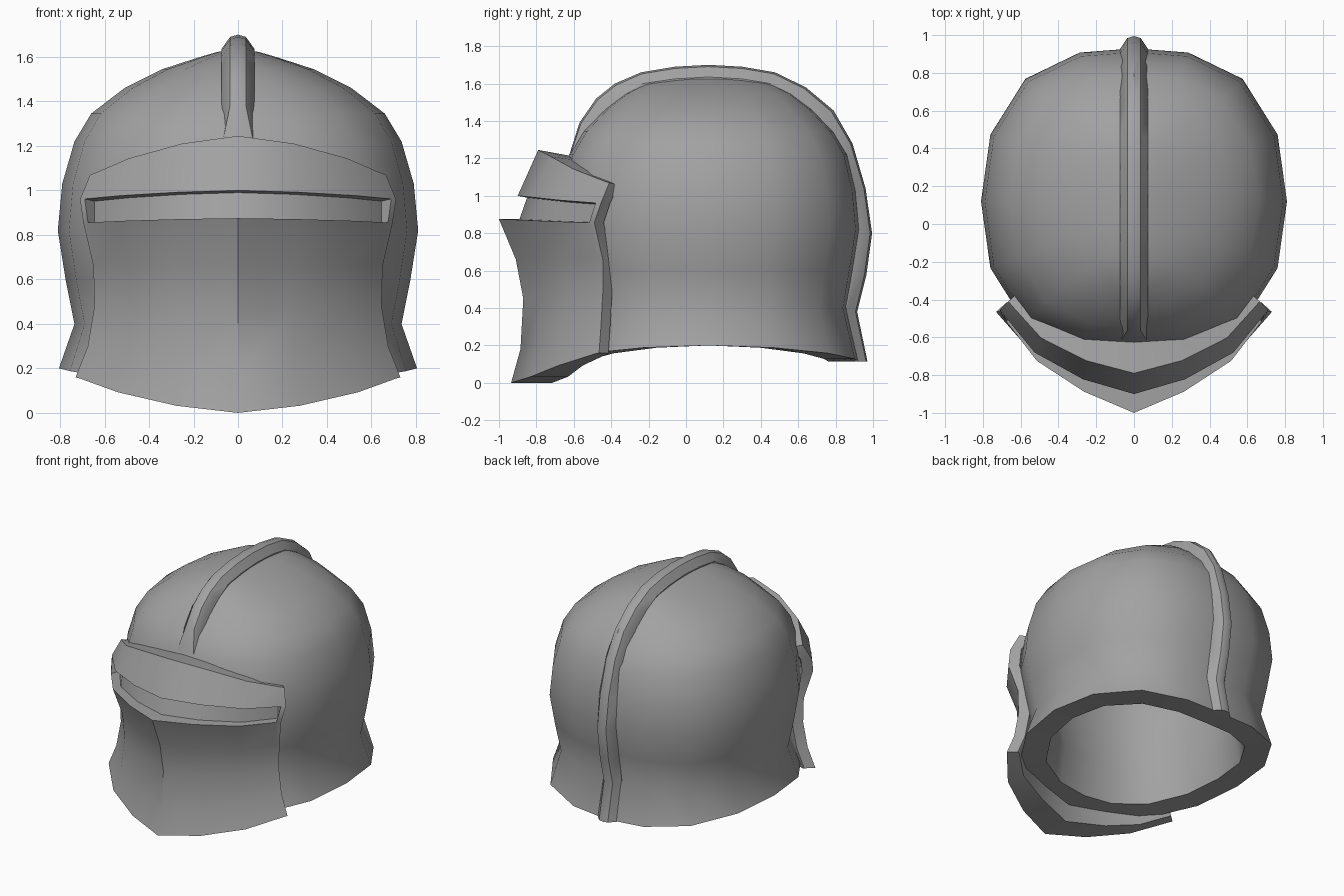
import bpy
import bmesh
from math import sin, cos, pi, radians

cube = bpy.data.objects.get("Cube")
if cube:
    bpy.data.objects.remove(cube, do_unlink=True)

GREY = (0.36, 0.36, 0.36, 1)
steel = bpy.data.materials.new("grey_steel")
steel.use_nodes = True
steel.diffuse_color = GREY
steel.node_tree.nodes["Principled BSDF"].inputs["Base Color"].default_value = GREY


def loft(name, sections, caps, angle):
    """Skin a list of equal-length closed sections into one object."""
    bm = bmesh.new()
    grid = [[bm.verts.new(p) for p in s] for s in sections]
    m = len(grid[0])
    for a, b in zip(grid, grid[1:]):
        for j in range(m):
            k = (j + 1) % m
            bm.faces.new((a[j], a[k], b[k], b[j]))
    if caps:
        # close each end with a strip running across the section
        for s in (grid[0], grid[-1]):
            for j in range((m - 1) // 2):
                corners = (s[j], s[j + 1], s[m - 2 - j], s[m - 1 - j])
                bm.faces.new(list(dict.fromkeys(corners)))
    bmesh.ops.remove_doubles(bm, verts=bm.verts, dist=0.0002)
    bmesh.ops.recalc_face_normals(bm, faces=bm.faces)
    mesh = bpy.data.meshes.new(name)
    bm.to_mesh(mesh)
    bm.free()
    mesh.materials.append(steel)
    obj = bpy.data.objects.new(name, mesh)
    bpy.context.collection.objects.link(obj)
    bpy.ops.object.select_all(action='DESELECT')
    obj.select_set(True)
    bpy.context.view_layer.objects.active = obj
    bpy.ops.object.shade_smooth_by_angle(angle=radians(angle))
    return obj


# Skull shell: one profile (half width, half depth, height), outside then inside
CENTRE_Y = 0.12
outside = [(0, 0, 1.635), (.09, .18, 1.623), (.17, .34, 1.6), (.34, .45, 1.545),
           (.51, .56, 1.46), (.66, .67, 1.345), (.735, .745, 1.22),
           (.79, .79, 1.03), (.81, .81, .82), (.775, .775, .6),
           (.735, .74, .4), (.805, .805, .2)]
inside = [(.64, .64, .2), (.61, .61, .4), (.67, .67, .8), (.6, .6, 1.2),
          (.38, .4, 1.4), (0, 0, 1.48)]
SIDES = 16
rings = []
for rx, ry, z in outside + inside:
    ring = []
    for i in range(SIDES):
        a = 2 * pi * i / SIDES
        # squarish plan, and a rim that dips at the front and back
        bulge = 1 + 0.07 * sin(2 * a) ** 2 * min(1, ry / 0.75)
        dip = 0.085 * sin(a) ** 2 if z == .2 else 0
        turn = a + 0.06 * sin(2 * a)
        ring.append((rx * bulge * cos(turn), CENTRE_Y + ry * bulge * sin(turn), z - dip))
    rings.append(ring)
loft("skull_shell", rings, False, 40)

# Crest: ridge line and base line (y, z) running from brow to nape
ridge = [(-.625, 1.215), (-.57, 1.39), (-.48, 1.52), (-.38, 1.6), (-.24, 1.66),
         (-.06, 1.69), (.12, 1.7), (.3, 1.69), (.475, 1.66), (.64, 1.58),
         (.79, 1.455), (.89, 1.28), (.96, 1.04), (.995, .8), (.965, .58),
         (.915, .38), (.97, .115)]
base = [(-.595, 1.2), (-.52, 1.36), (-.43, 1.475), (-.34, 1.54), (-.23, 1.6),
        (-.06, 1.625), (.12, 1.635), (.3, 1.625), (.45, 1.6), (.58, 1.535),
        (.7, 1.43), (.825, 1.26), (.9, 1.03), (.925, .8), (.895, .58),
        (.855, .38), (.92, .115)]
strips = []
for i, ((ry, rz), (by, bz)) in enumerate(zip(ridge, base)):
    half = .035 if i else .07  # the ridge flares flat at the brow
    sy, sz = ry + (by - ry) * 0.15, rz + (bz - rz) * 0.15
    dy, dz = by + (by - ry) * 0.3, bz + (bz - rz) * 0.3
    strips.append([(-.075, dy, dz), (-.075, by, bz), (-half, sy, sz), (0, ry, rz),
                   (half, sy, sz), (.075, by, bz), (.075, dy, dz)])
loft("crest", strips, True, 35)

# Visor: each row gives centre y, centre z, then end x, y, z
lower_rows = [(-.935, 0, .73, -.465, .16), (-.885, .18, .675, -.455, .3),
              (-.87, .45, .645, -.445, .48), (-.91, .66, .65, -.445, .66),
              (-1, .875, .695, -.49, .855)]
slot_rows = [(-.89, .875, .665, -.43, .855), (-.85, .99, .665, -.425, .95)]
upper_rows = [(-.9, 1, .71, -.455, .96), (-.79, 1.245, .665, -.41, 1.07)]
# column fractions in x, y, z, inward offsets in x, y, and whether the slot is cut
columns = [(0, 0, 0, 0, .22, True), (.38, .22, .2, 0, .2, True),
           (.74, .54, .58, -.03, .13, True), (.97, .945, .96, -.05, .07, True),
           (.97, .945, .96, -.05, .07, False), (1, 1, 1, -.055, .05, False)]


def visor_section(col, side):
    fx, fy, fz, ox, oy, cut = col

    def point(row, depth, drop=0):
        yc, zc, xe, ye, ze = row
        # the brow and slot bow more gently than the pointed face guard
        f = fy if row in lower_rows else fy ** 1.15
        return (side * (xe * fx + ox * depth), yc + (ye - yc) * f + oy * depth,
                zc + (ze - zc) * fz - drop)

    brim, (lip, brow) = lower_rows[-1], upper_rows
    slot = slot_rows if cut else [brim, lip]
    face = [point(r, 0) for r in lower_rows + slot + upper_rows]
    back = [point(brow, 1, .04 * (1 - .7 * fx))]
    back += [point(r, 1) for r in [lip, lip, brim] + lower_rows[::-1]]
    return face + back


sections = [visor_section(c, -1) for c in reversed(columns[1:])]
sections += [visor_section(c, 1) for c in columns]
loft("visor", sections, True, 37)
